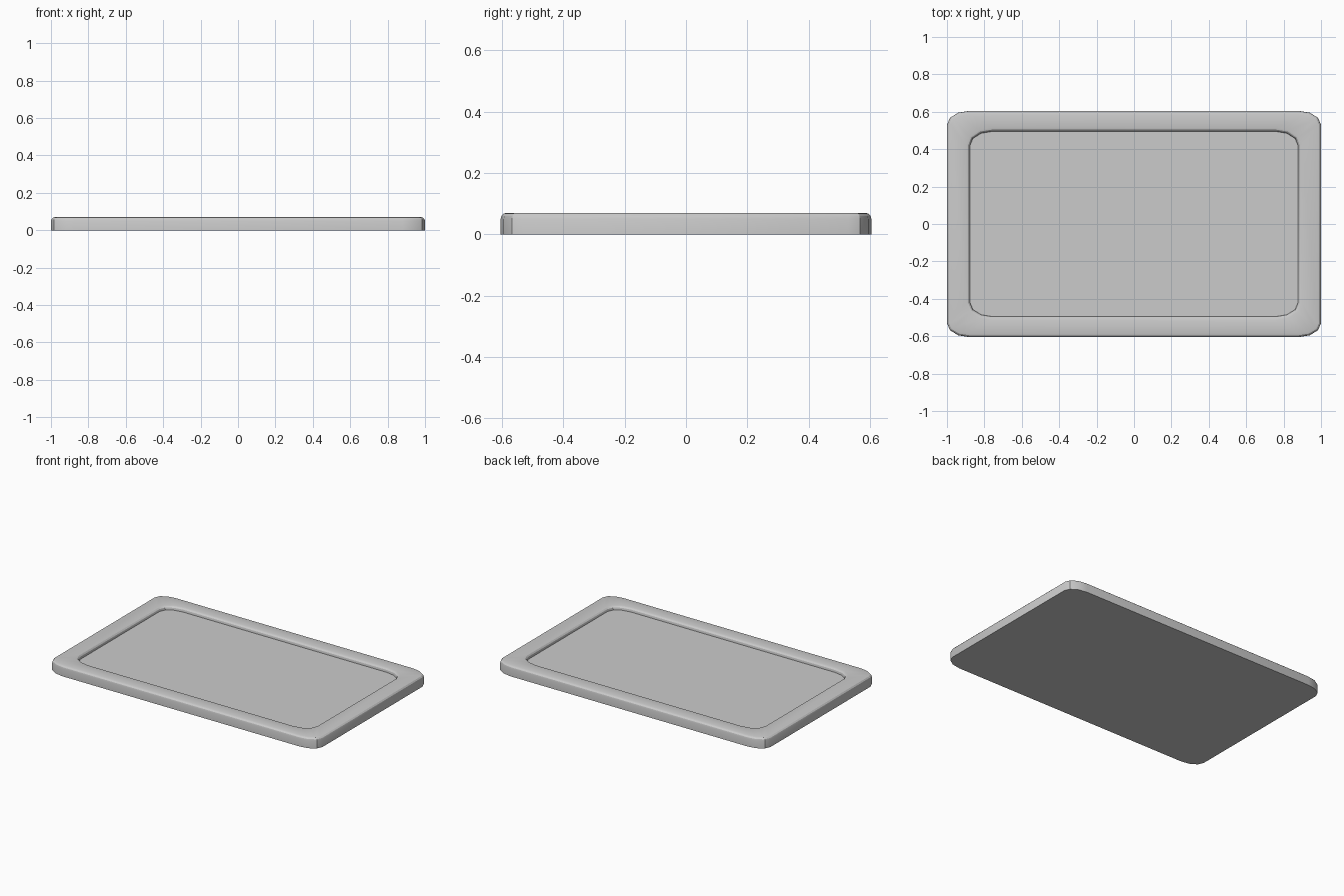
import bpy, bmesh
from math import sin, cos, pi, radians

if "Cube" in bpy.data.objects:
    bpy.data.objects.remove(bpy.data.objects["Cube"])

SEG = 3  # facets per corner


def rounded_loop(bm, hx, hy, rx, ry, z):
    """Rounded rectangle of vertices at height z."""
    verts = []
    for k, (sx, sy) in enumerate([(1, 1), (-1, 1), (-1, -1), (1, -1)]):
        for i in range(SEG + 1):
            a = (k + i / SEG) * pi / 2
            verts.append(bm.verts.new((sx * (hx - rx) + rx * cos(a),
                                       sy * (hy - ry) + ry * sin(a), z)))
    return verts


# Cross-section from the base, over the rim, down to the floor: inset, height
H, R, FLOOR = 0.07, 0.02, 0.045
outer = [(0, 0)] + [(R * (1 - cos(a)), H - R + R * sin(a))
                    for a in (radians(d) for d in (0, 30, 60, 90))]
inner = [(R * (1 - cos(a)), H - R + R * sin(a))
         for a in (radians(d) for d in (90, 60, 30, 0))] + [(0, FLOOR)]

bm = bmesh.new()
loops = [rounded_loop(bm, 1 - d, 0.605 - d, 0.12 - d, 0.075 - d, z) for d, z in outer]
loops += [rounded_loop(bm, 0.877 + d, 0.495 + d, 0.12 + d, 0.075 + d, z) for d, z in inner]
n = len(loops[0])
for a, b in zip(loops, loops[1:]):
    for i in range(n):
        j = (i + 1) % n
        bm.faces.new((a[i], a[j], b[j], b[i]))

# Underside and recessed floor
bm.faces.new(loops[0][::-1])
bm.faces.new(loops[-1])
bmesh.ops.recalc_face_normals(bm, faces=bm.faces[:])

mesh = bpy.data.meshes.new("tray")
bm.to_mesh(mesh)
bm.free()
tray = bpy.data.objects.new("tray", mesh)
bpy.context.collection.objects.link(tray)
bpy.context.view_layer.objects.active = tray
tray.select_set(True)
bpy.ops.object.shade_smooth_by_angle(angle=radians(25))
